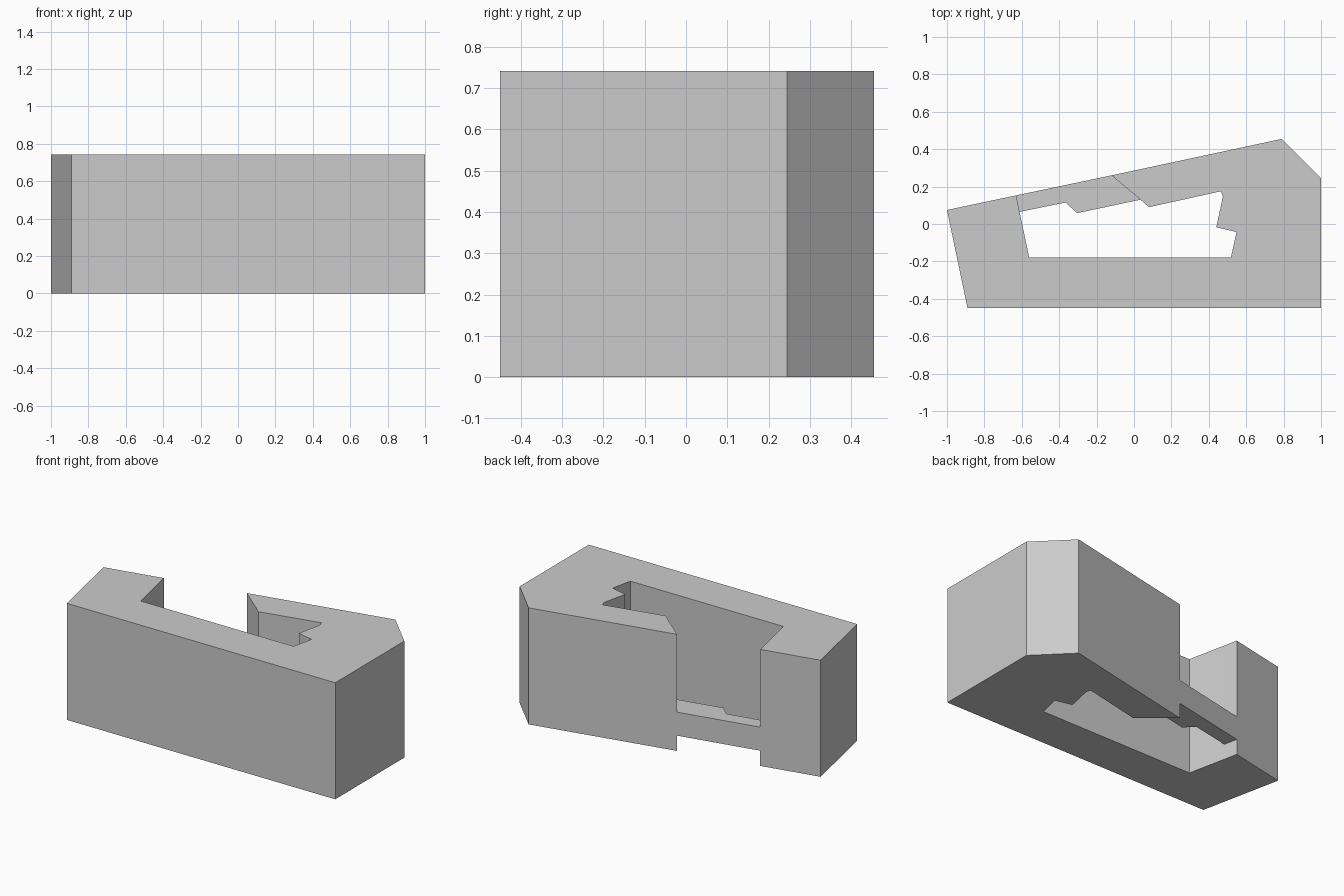
import bpy
import bmesh

cube = bpy.data.objects.get("Cube")
if cube:
    bpy.data.objects.remove(cube, do_unlink=True)

# Single light grey finish
grey = bpy.data.materials.new("light_grey")
grey.use_nodes = True
colour = (0.6, 0.6, 0.6, 1)
grey.diffuse_color = colour
grey.node_tree.nodes["Principled BSDF"].inputs["Base Color"].default_value = colour


def extrude_profile(name, outline, bottom, top):
    """Make a flat-sided solid from a plan outline between two heights."""
    bm = bmesh.new()
    face = bm.faces.new([bm.verts.new((x, y, bottom)) for x, y in outline])
    result = bmesh.ops.extrude_face_region(bm, geom=[face])
    raised = [v for v in result["geom"] if isinstance(v, bmesh.types.BMVert)]
    bmesh.ops.translate(bm, verts=raised, vec=(0, 0, top - bottom))
    bmesh.ops.recalc_face_normals(bm, faces=bm.faces)
    mesh = bpy.data.meshes.new(name)
    bm.to_mesh(mesh)
    bm.free()
    mesh.materials.append(grey)
    obj = bpy.data.objects.new(name, mesh)
    bpy.context.collection.objects.link(obj)
    return obj


# Corners shared by the body and the bridge across its rear opening
gap_right, gap_left = (-0.63, 0.153), (-0.12, 0.26)
bridge_right, bridge_left = (-0.612, 0.065), (0.035, 0.13)

outer_wall = [(-1, 0.075), (-0.89, -0.45), (1, -0.45), (1, 0.245), (0.79, 0.455)]
notched_end = [(0.08, 0.09), (0.465, 0.175), (0.475, 0.145),
               (0.44, -0.017), (0.548, -0.043), (0.518, -0.18)]

# C-shaped body with a notched inner cavity
extrude_profile("body", outer_wall + [gap_left, bridge_left] + notched_end
                + [(-0.56, -0.18), bridge_right, gap_right], 0, 0.742)

# Low stepped bar joining the two sides of the opening
extrude_profile("rear_bridge", [gap_right, bridge_right, (-0.365, 0.115),
                                (-0.305, 0.058), bridge_left, gap_left], 0.097, 0.247)
